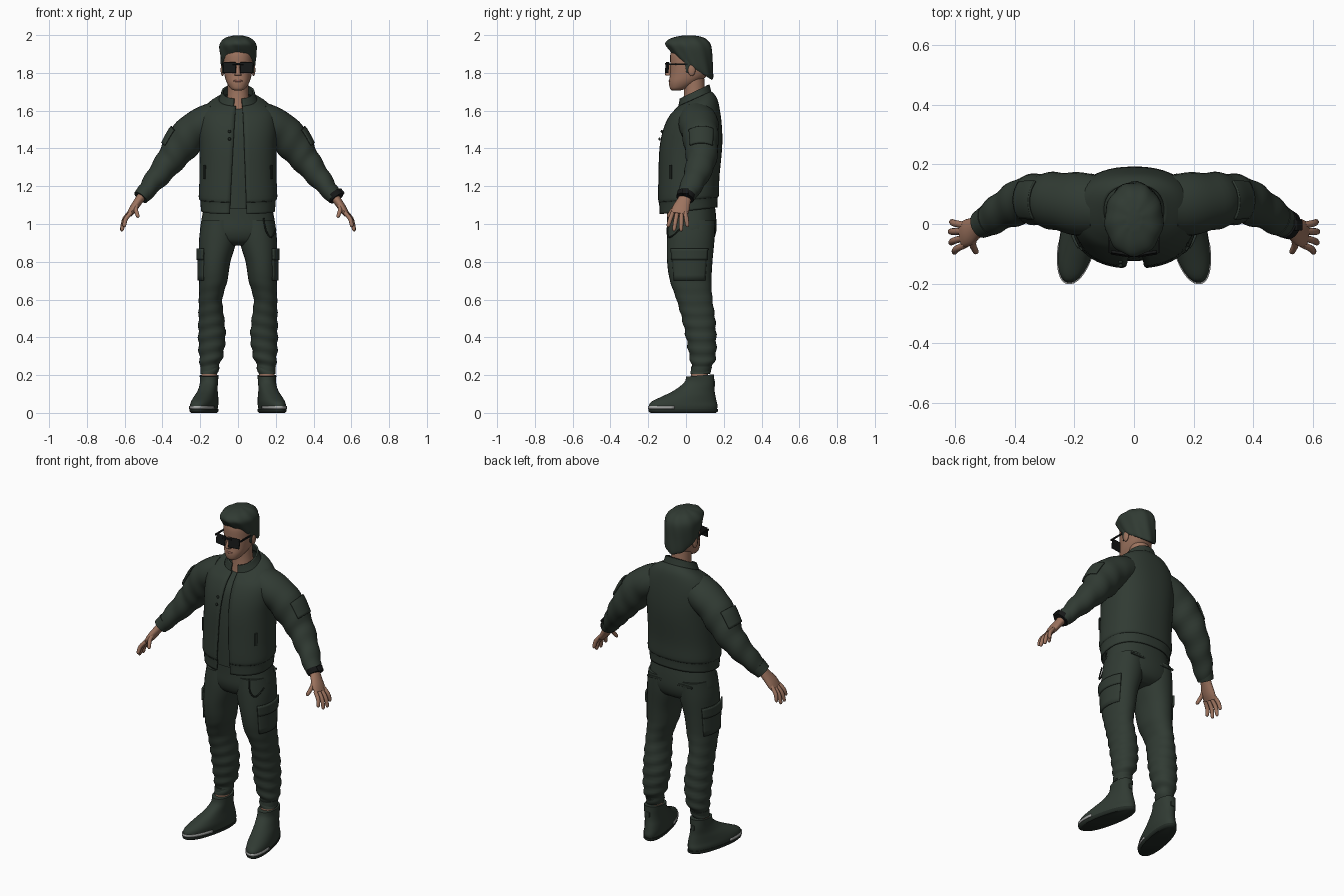
import bpy, bmesh, math
from mathutils import Vector, Matrix


def material(name, col):
    m = bpy.data.materials.new(name)
    m.diffuse_color = (*col, 1)
    return m


GREEN = material("dark green cloth", (0.030, 0.043, 0.033))
SKIN = material("skin", (0.34, 0.175, 0.115))
LIP = material("lip", (0.24, 0.10, 0.075))
BLACK = material("black", (0.008, 0.009, 0.009))
SEAM = material("seam green", (0.016, 0.023, 0.018))
GREY = material("sole grey", (0.36, 0.37, 0.36))


def finish(name, bm, mat, mirror=False, thick=0, bevel=0):
    bmesh.ops.recalc_face_normals(bm, faces=bm.faces)
    me = bpy.data.meshes.new(name)
    bm.to_mesh(me)
    bm.free()
    me.materials.append(mat)
    ob = bpy.data.objects.new(name, me)
    bpy.context.collection.objects.link(ob)
    bpy.ops.object.select_all(action='DESELECT')
    ob.select_set(True)
    bpy.context.view_layer.objects.active = ob
    bpy.ops.object.shade_smooth_by_angle(angle=0.8)
    if thick:
        s = ob.modifiers.new("thickness", 'SOLIDIFY')
        s.thickness, s.offset = thick, 0
    if bevel:
        b = ob.modifiers.new("bevel", 'BEVEL')
        b.width, b.segments = bevel, 3
    if mirror:
        ob.modifiers.new("mirror", 'MIRROR').use_mirror_merge = False
    return ob


def spline(rings, sub):
    """Smoothly interpolate ring values."""
    R = [tuple(r) + (0,) * (7 - len(r)) for r in rings]
    out = []
    for i in range(len(R) - 1):
        p0, p1, p2, p3 = R[max(i - 1, 0)], R[i], R[i + 1], R[min(i + 2, len(R) - 1)]
        for k in range(sub):
            t = k / sub
            out.append([b + 0.5 * t * (c - a + t * (2 * a - 5 * b + 4 * c - d + t * (3 * (b - c) + d - a)))
                        for a, b, c, d in zip(p0, p1, p2, p3)])
    return out + [list(R[-1])]


def loft(name, rings, mat, n=28, sub=4, e=1.0, arc=None, tube=False, wave=None, grow=0, **kw):
    """Rings are x, y, z, half width, half depth, tilt, skew; angle 0 faces the front."""
    S = spline(rings, sub)
    bm = bmesh.new()
    rows = []
    pw = lambda v: math.copysign(abs(v) ** e, v)
    for i, (x, y, z, a, b, tilt, skew) in enumerate(S):
        c = Vector((x, y, z))
        u, v = Vector((1, 0, 0)), Vector((0, 1, 0))
        if tube:
            t = (Vector(S[min(i + 1, len(S) - 1)][:3]) - Vector(S[max(i - 1, 0)][:3])).normalized()
            v = (v - t * v.dot(t)).normalized()
            u = v.cross(t)
        t0, t1 = (arc(z, a) if callable(arc) else arc) if arc else (0, math.tau)
        row = []
        for k in range(n + 1 if arc else n):
            th = t0 + (t1 - t0) * k / n
            w = grow + (wave(th, z) if wave else 0)
            dx, dy = (a + w) * pw(math.sin(th)), -(b + w) * pw(math.cos(th))
            row.append(bm.verts.new(c + u * (dx + skew * dy) + v * dy + Vector((0, 0, tilt * dy))))
        rows.append(row)
    for r, s in zip(rows, rows[1:]):
        for k in range(n):
            j = k + 1 if arc else (k + 1) % n
            bm.faces.new((r[k], r[j], s[j], s[k]))
    if not arc:
        bm.faces.new(rows[0])
        bm.faces.new(rows[-1])
    return finish(name, bm, mat, **kw)


def box(name, loc, size, mat, rot=(0, 0, 0), **kw):
    bm = bmesh.new()
    bmesh.ops.create_cube(bm, size=1)
    R = Matrix.Rotation(rot[2], 4, 'Z') @ Matrix.Rotation(rot[1], 4, 'Y') @ Matrix.Rotation(rot[0], 4, 'X')
    bm.transform(Matrix.Translation(loc) @ R @ Matrix.Diagonal((*size, 1)))
    return finish(name, bm, mat, **kw)


def ball(name, loc, size, mat, **kw):
    bm = bmesh.new()
    bmesh.ops.create_uvsphere(bm, u_segments=16, v_segments=10, radius=1)
    bm.transform(Matrix.Translation(loc) @ Matrix.Diagonal((*size, 1)))
    return finish(name, bm, mat, **kw)


# Head, neck and face
loft("head", [(0, -.052, 1.708, .022, .024), (0, -.04, 1.718, .040, .045), (0, -.012, 1.75, .060, .078),
              (0, .015, 1.79, .072, .100), (0, .025, 1.84, .079, .108), (0, .025, 1.90, .080, .108),
              (0, .025, 1.95, .065, .09)], SKIN, e=.9)
loft("neck", [(0, .045, 1.58, .075, .07), (0, .045, 1.64, .062, .062, .3), (0, .045, 1.70, .055, .056),
              (0, .04, 1.78, .055, .056)], SKIN)
loft("nose", [(0, -.09, 1.785, .017, .012), (0, -.095, 1.793, .017, .017), (0, -.09, 1.82, .010, .014),
              (0, -.08, 1.85, .007, .008)], SKIN, n=12)
ball("lips", (0, -.084, 1.757), (.024, .008, .007), LIP)
ball("ear", (.082, .03, 1.815), (.010, .020, .032), SKIN, mirror=True)

# Swept hair cap, low at the nape and high at the brow
loft("hair", [(0, .03, 1.832, .082, .104, -.65), (0, .03, 1.845, .089, .112, -.6), (0, .022, 1.89, .095, .119, -.35),
              (0, .015, 1.94, .098, .123, -.10), (0, .012, 1.968, .086, .110, -.03), (0, .012, 1.987, .062, .08),
              (0, .015, 1.997, .025, .035)], GREEN, n=48,
     wave=lambda th, z: .0025 * math.sin(9 * th + 30 * z))
loft("sideburn", [(.079, .012, 1.80, .005, .010), (.082, .02, 1.87, .006, .03)], GREEN, n=10, mirror=True)

# Sunglasses
box("lens", (.044, -.100, 1.828), (.068, .010, .058), BLACK, rot=(-.1, 0, .16), mirror=True, bevel=.004)
box("brow_bar", (0, -.106, 1.848), (.06, .008, .010), BLACK, bevel=.002)
box("temple", (.083, -.040, 1.846), (.006, .115, .009), BLACK, mirror=True)

# Shirt under the open jacket
loft("shirt", [(0, .012, 1.08, .17, .135), (0, .02, 1.3, .18, .143), (0, .03, 1.5, .17, .132),
               (0, .045, 1.58, .13, .105, .1), (0, .045, 1.635, .07, .07, .4)], GREEN, e=.85)


# Jacket shell with a front opening that widens downward
def opening(z, a):
    k = (1.65 - z) / .6
    left, right = .012 + .033 * k, .024 + .022 * k
    f = lambda g: math.asin(min(1, (max(g, .008) / a) ** (1 / .85)))
    return f(right), math.tau - f(left)


jacket = [(0, .012, 1.07, .192, .150, .12), (0, .012, 1.125, .196, .152, .10), (0, .013, 1.145, .204, .158, .07),
          (0, .015, 1.25, .200, .158), (0, .025, 1.40, .200, .162), (0, .035, 1.50, .205, .152),
          (0, .045, 1.58, .196, .132, .1), (0, .05, 1.632, .155, .110, .3), (0, .046, 1.66, .100, .086, .45)]
loft("jacket", jacket, GREEN, n=56, e=.85, arc=opening, thick=.008)
loft("hem_seam", [(0, .012, 1.129, .200, .156, .09), (0, .012, 1.133, .2015, .157, .09)], SEAM, n=48, sub=1, e=.85,
     arc=opening, thick=.006)
loft("collar", [(0, .046, 1.655, .098, .085, .45), (0, .045, 1.68, .088, .079, .5), (0, .045, 1.70, .082, .075, .5)],
     GREEN, n=40, e=.95, arc=(.22, math.tau - .22), thick=.010)
box("jacket_pocket", (.178, -.082, 1.275), (.016, .008, .075), SEAM, rot=(0, 0, .9), mirror=True, bevel=.002)
for z in (1.45, 1.49):
    ball("jacket_button", (-.045, -.140 + (z - 1.45) * .3, z), (.008, .006, .008), SEAM)

# Sleeves with soft folds
sleeve = [(.12, .06, 1.545, .100, .100), (.21, .07, 1.515, .094, .103), (.29, .08, 1.43, .095, .092),
          (.36, .08, 1.335, .076, .080), (.43, .05, 1.245, .060, .066), (.49, .012, 1.17, .046, .053),
          (.512, 0, 1.143, .041, .046)]
loft("sleeve", sleeve, GREEN, tube=True, mirror=True, sub=6,
     wave=lambda th, z: .003 * math.sin(75 * z + 2 * math.sin(th)))
loft("cuff", [(.486, .014, 1.175, .047, .054), (.515, -.002, 1.14, .042, .047)], GREEN, tube=True, mirror=True)
loft("sleeve_pocket", [(.275, .079, 1.448, .098, .095), (.29, .08, 1.43, .096, .093), (.33, .08, 1.375, .086, .087)],
     GREEN, n=14, tube=True, arc=(4.0, 5.4), grow=.005, thick=.008, mirror=True)

# Hands
loft("palm", [(.500, .003, 1.16, .026, .032), (.525, -.010, 1.125, .023, .036), (.555, -.028, 1.08, .021, .046),
              (.575, -.036, 1.05, .015, .044)], SKIN, n=18, tube=True, mirror=True)
fingers = [("index_finger", (.566, -.070, 1.06), (.606, -.096, .985)),
           ("middle_finger", (.570, -.047, 1.06), (.618, -.064, .963)),
           ("ring_finger", (.572, -.024, 1.06), (.620, -.026, .962)),
           ("little_finger", (.570, -.004, 1.065), (.615, .008, .985)),
           ("thumb", (.535, -.040, 1.11), (.530, -.098, 1.035))]
for name, base, tip in fingers:
    p, q = Vector(base), Vector(tip)
    m = p.lerp(q, .5) + Vector((.008, 0, .004))
    r = .0115
    loft(name, [(*p, r, r), (*m, r, r), (*p.lerp(q, .9), r * .85, r * .85), (*q, .003, .003)], SKIN, n=10, tube=True,
         mirror=True)

# Watch on one wrist
loft("watch_band", [(.508, .002, 1.158, .045, .050), (.525, -.006, 1.136, .042, .047)], BLACK, n=20, sub=1, tube=True)
box("watch_face", (.550, -.004, 1.172), (.034, .036, .014), BLACK, rot=(0, .9, 0), bevel=.004)

# Trousers
loft("trouser_seat", [(0, .025, 1.12, .175, .125), (0, .03, 1.03, .192, .130), (0, .03, .96, .200, .130),
                      (0, .03, .91, .175, .110), (0, .03, .885, .10, .07)], GREEN, e=.88)
leg = [(.100, .03, 1.02, .092, .125), (.106, .025, .92, .100, .126), (.123, .02, .80, .083, .120),
       (.131, .025, .70, .075, .110), (.145, .045, .60, .062, .095), (.141, .066, .50, .068, .088),
       (.138, .080, .40, .072, .080), (.143, .088, .30, .063, .070), (.149, .085, .25, .050, .056),
       (.152, .075, .205, .044, .048)]
loft("trouser_leg", leg, GREEN, sub=6, e=.93, mirror=True,
     wave=lambda th, z: .004 * math.sin(95 * z + 1.5 * math.sin(th)) * max(0, min(1, (.75 - z) * 3)))
loft("trouser_cuff", [(.150, .083, .245, .050, .056), (.152, .077, .215, .046, .051)], GREEN, mirror=True)
for name, z0, z1, g in (("cargo_pocket", .70, .85, .003), ("pocket_flap", .81, .87, .009)):
    ring = lambda z: (.131 + (z - .7) * -.08, .02, z, .075 + (z - .7) * .08, .110 + (z - .7) * .1)
    loft(name, [ring(z0), ring(z1)], GREEN, n=14, arc=(.75, 2.35), grow=g, thick=.010, mirror=True)
box("back_pocket", (.10, .155, 1.0), (.10, .008, .012), GREEN, mirror=True, bevel=.003)
loft("belt_chain", [(.135, -.088, 1.03, .004, .004), (.150, -.100, .96, .004, .004), (.178, -.085, .93, .004, .004),
                    (.200, -.035, .97, .004, .004)], SEAM, n=8, tube=True)

# Ankles and shoes, toes turned out
loft("ankle", [(.153, .072, .17, .041, .045), (.153, .072, .225, .041, .045)], SKIN, n=20, sub=1, mirror=True)
loft("shoe", [(.180, -.015, .012, .060, .176, 0, -.2), (.180, -.015, .035, .063, .182, 0, -.2),
              (.176, -.010, .06, .062, .172, 0, -.2), (.168, .018, .09, .057, .138, 0, -.17),
              (.160, .045, .12, .051, .106, 0, -.1), (.154, .070, .16, .048, .080),
              (.153, .075, .198, .050, .074, .08)], GREEN, e=.9, mirror=True)
loft("sole", [(.180, -.015, 0, .058, .172, 0, -.2), (.180, -.015, .008, .064, .183, 0, -.2),
              (.180, -.015, .020, .064, .184, 0, -.2)], SEAM, e=.9, mirror=True)
loft("sole_stripe", [(.180, -.015, .021, .064, .184, 0, -.2), (.180, -.015, .036, .064, .184, 0, -.2)], GREY, sub=1,
     e=.9, arc=(-1.35, 1.35), thick=.005, mirror=True)
box("heel_tab", (.150, .147, .155), (.022, .014, .03), GREEN, mirror=True, bevel=.003)
